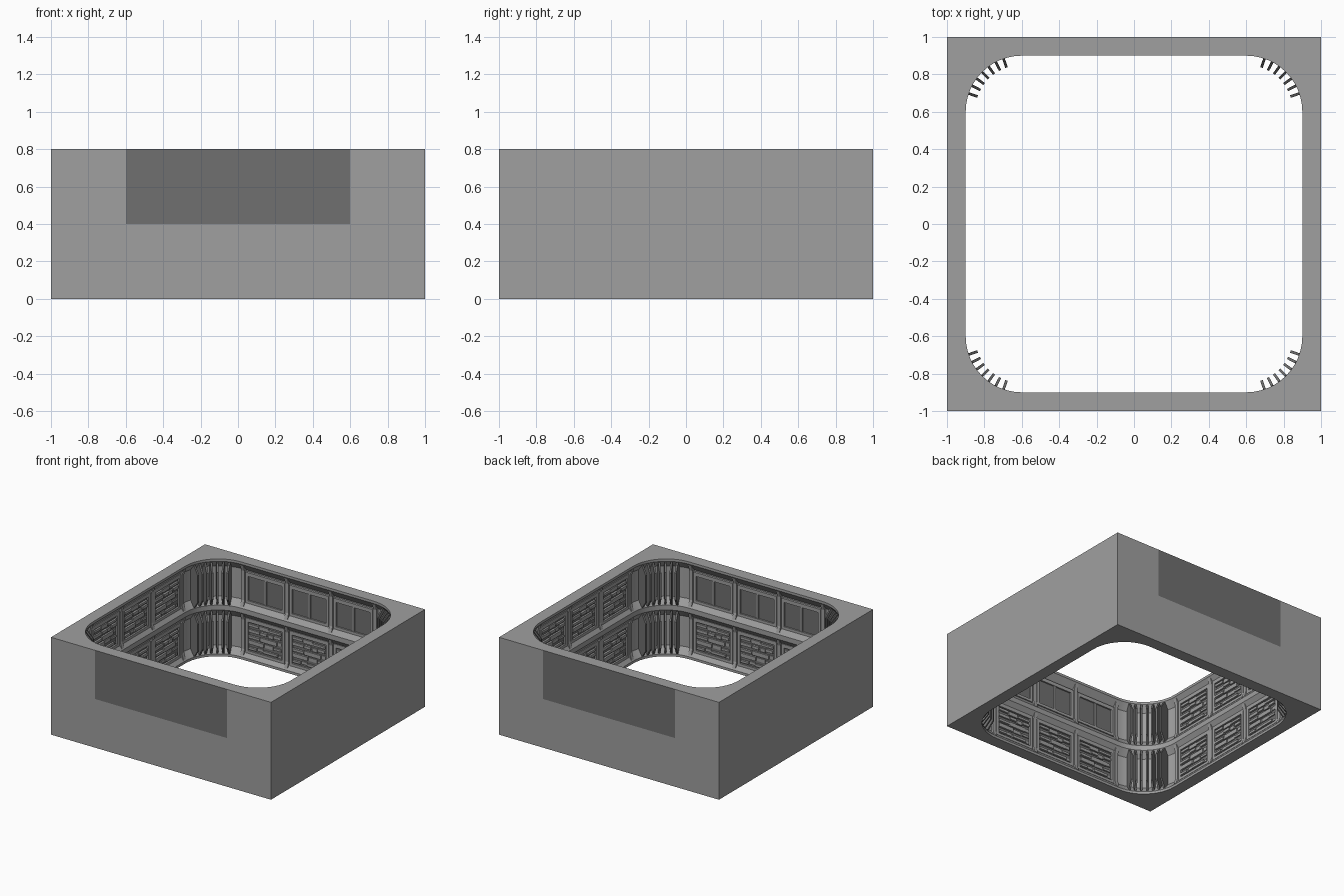
import bpy, bmesh, math, random
from mathutils import Matrix, Vector

if "Cube" in bpy.data.objects:
    bpy.data.objects.remove(bpy.data.objects["Cube"])


def material(name, v):
    m = bpy.data.materials.new(name)
    m.diffuse_color = (v, v, v, 1)
    m.use_nodes = True
    m.node_tree.nodes["Principled BSDF"].inputs["Base Color"].default_value = m.diffuse_color
    return m


WALL = material("wall grey", 0.35)
DARK = material("dark grey", 0.16)


def finish(name, bm, mats):
    bmesh.ops.recalc_face_normals(bm, faces=bm.faces)
    me = bpy.data.meshes.new(name)
    bm.to_mesh(me)
    bm.free()
    ob = bpy.data.objects.new(name, me)
    for m in mats:
        me.materials.append(m)
    bpy.context.collection.objects.link(ob)
    return ob


def box(bm, mat, x0, x1, y0, y1, z0, z1):
    size = Matrix.Diagonal((x1 - x0, y1 - y0, z1 - z0, 1))
    mid = Matrix.Translation(((x0 + x1) / 2, (y0 + y1) / 2, (z0 + z1) / 2))
    bmesh.ops.create_cube(bm, size=1, matrix=mat @ mid @ size)


def prism(bm, mat, pts, w):
    """Profile in the local y-z plane, extruded along x by width w."""
    a = [bm.verts.new(mat @ Vector((-w / 2, y, z))) for y, z in pts]
    b = [bm.verts.new(mat @ Vector((w / 2, y, z))) for y, z in pts]
    bm.faces.new(a)
    bm.faces.new(b[::-1])
    n = len(pts)
    for i in range(n):
        j = (i + 1) % n
        bm.faces.new((a[i], a[j], b[j], b[i]))


# Wall shell: closed profile swept round a rounded square, outside is a plain box
SEG, R, C, T = 12, 0.3, 0.6, 0.4
STEP = SEG + 1
tier = [(0, 0.4), (0, 0.38), (0.04, 0.325), (0.04, 0.075), (0, 0.02)]
profile = [(None, 0), (None, 0.4), (None, 0.8)]
profile += [(d, z + T) for d, z in tier] + tier + [(0, 0)]


def ring(d):
    pts = []
    for k in range(4):
        cx, cy = [(C, C), (-C, C), (-C, -C), (C, -C)][k]
        for i in range(STEP):
            a = math.pi / 2 * (k + i / SEG)
            c, s = math.cos(a), math.sin(a)
            r = 0.4 / max(abs(c), abs(s)) if d is None else R + d
            pts.append((cx + r * c, cy + r * s))
    return pts


bm = bmesh.new()
rows = [[bm.verts.new((x, y, z)) for x, y in ring(d)] for d, z in profile]
for r in range(len(rows)):
    A, B = rows[r], rows[(r + 1) % len(rows)]
    for i in range(len(A)):
        j = (i + 1) % len(A)
        f = bm.faces.new((A[i], A[j], B[j], B[i]))
        # dark window band on the upper middle of front and back
        if r == 1 and i in (STEP - 1, 3 * STEP - 1):
            f.material_index = 1
shell = finish("wall_shell", bm, [WALL, DARK])
bpy.context.view_layer.objects.active = shell
shell.select_set(True)
bpy.ops.object.shade_smooth_by_angle(angle=math.radians(20))

# Inner wall details, three modules per side and tier
ribs, frames, glass, pframes, backs, greebles, fins = [bmesh.new() for _ in range(7)]
for side in range(4):
    rot = Matrix.Rotation(math.pi / 2 * side, 4, 'Z')
    for t in range(2):
        base = rot @ Matrix.Translation((0, 0, T * t))
        # upright ribs between modules
        for x in (-0.6, -0.2, 0.2, 0.6):
            prism(ribs, base @ Matrix.Translation((x, 0, 0)),
                  [(0.95, 0.03), (0.905, 0.03), (0.92, 0.08), (0.92, 0.32),
                   (0.905, 0.37), (0.95, 0.37)], 0.03)
        for x in (-0.4, 0, 0.4):
            m = base @ Matrix.Translation((x, 0, 0))
            window = t == 1 and side % 2 == 0
            fb = frames if window else pframes
            z0, z1 = (0.085, 0.285) if window else (0.075, 0.31)
            # surrounding frame
            box(fb, m, -0.178, 0.178, 0.922, 0.95, z0 - 0.022, z0)
            box(fb, m, -0.178, 0.178, 0.922, 0.95, z1, z1 + 0.03)
            for s in (-1, 1):
                xa, xb = sorted((s * 0.155, s * 0.178))
                box(fb, m, xa, xb, 0.922, 0.95, z0, z1)
            if window:
                # two panes and a mullion
                box(fb, m, -0.008, 0.008, 0.926, 0.95, z0, z1)
                for s in (-1, 1):
                    xa, xb = sorted((s * 0.008, s * 0.155))
                    box(glass, m, xa, xb, 0.934, 0.942, z0, z1)
            else:
                # service panel: dark back with rows of ducts and blocks
                box(backs, m, -0.155, 0.155, 0.936, 0.944, z0, z1)
                rng = random.Random(4)
                for k in range(5):
                    zc = z0 + (z1 - z0) * (k + 0.5) / 5
                    xa = -0.15
                    while xa < 0.12:
                        xb = min(0.15, xa + rng.uniform(0.05, 0.16))
                        h = rng.uniform(0.008, 0.018)
                        zo = zc + rng.uniform(-0.006, 0.006)
                        box(greebles, m, xa, xb - 0.006, rng.uniform(0.918, 0.93),
                            0.94, zo - h, zo + h)
                        xa = xb
        # fins fanning round each corner
        for k in range(7):
            a = math.radians(19 + 52 * k / 6)
            m = (base @ Matrix.Translation((C, C, 0))
                 @ Matrix.Rotation(a - math.pi / 2, 4, 'Z'))
            prism(fins, m, [(0.345, 0.08), (0.298, 0.025), (0.25, 0.09),
                            (0.25, 0.31), (0.298, 0.375), (0.345, 0.32)], 0.014)

finish("module_ribs", ribs, [WALL])
finish("window_frames", frames, [WALL])
finish("window_panes", glass, [DARK])
finish("panel_frames", pframes, [WALL])
finish("panel_backs", backs, [DARK])
finish("panel_ducts", greebles, [WALL])
finish("corner_fins", fins, [DARK])
